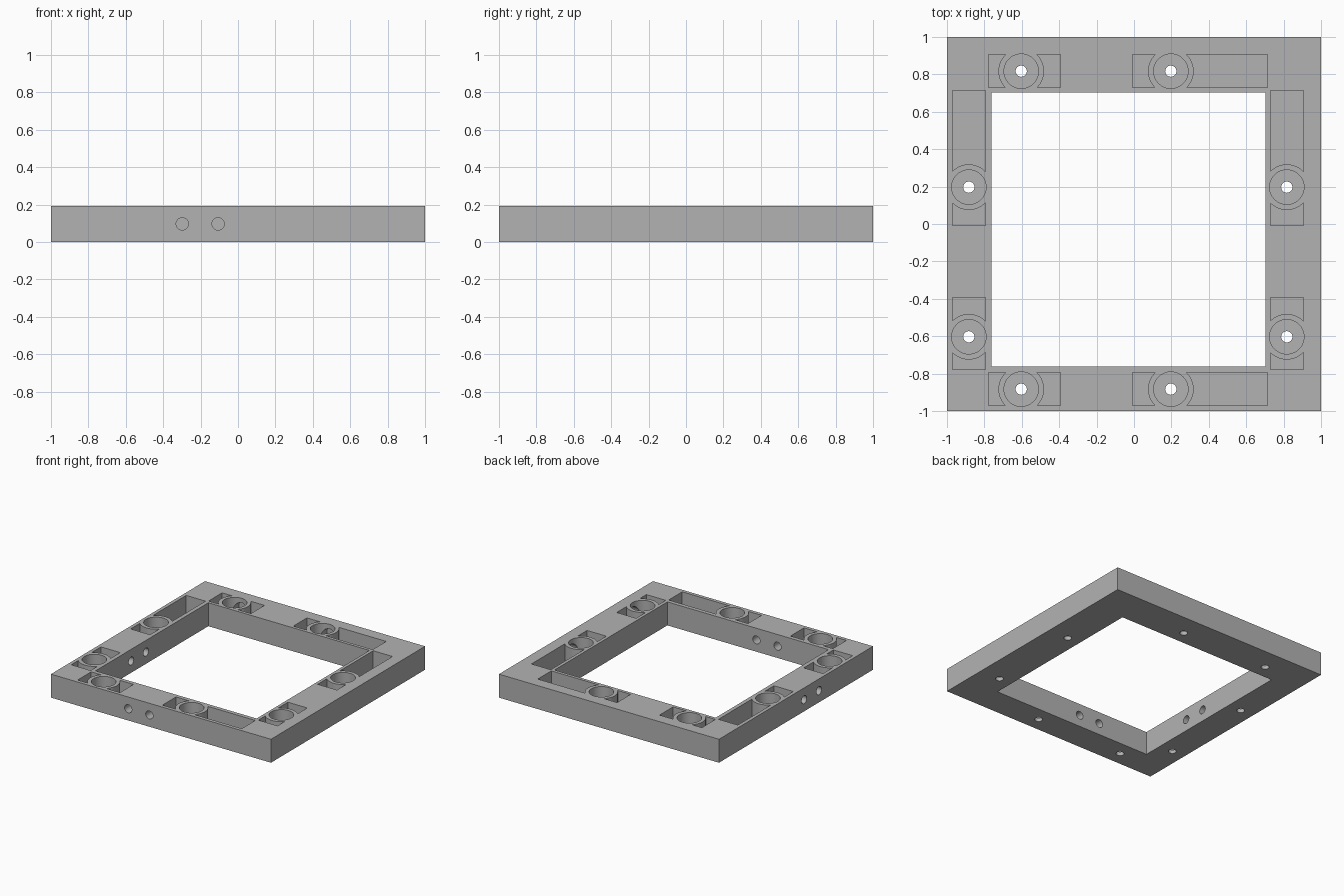
import bpy
from math import pi

default = bpy.data.objects.get("Cube")
if default:
    bpy.data.objects.remove(default, do_unlink=True)

HEIGHT = 0.193
FLOOR = 0.03
MID = HEIGHT / 2
LOW, HIGH = -0.762, 0.703      # edges of the off-centre opening


def box(name, x0, x1, y0, y1, z0, z1):
    bpy.ops.mesh.primitive_cube_add(
        size=1, location=((x0 + x1) / 2, (y0 + y1) / 2, (z0 + z1) / 2))
    ob = bpy.context.object
    ob.name = name
    ob.scale = (x1 - x0, y1 - y0, z1 - z0)
    bpy.ops.object.transform_apply(location=True, rotation=True, scale=True)
    return ob


def cylinder(name, radius, depth, location, rotation=(0, 0, 0), sides=64):
    bpy.ops.mesh.primitive_cylinder_add(
        vertices=sides, radius=radius, depth=depth, location=location, rotation=rotation)
    ob = bpy.context.object
    ob.name = name
    bpy.ops.object.transform_apply(location=True, rotation=True, scale=True)
    return ob


def cut(target, cutter):
    """Subtract the cutter from the target and discard it."""
    mod = target.modifiers.new("cut", 'BOOLEAN')
    mod.operation = 'DIFFERENCE'
    mod.solver = 'EXACT'
    mod.object = cutter
    bpy.context.view_layer.objects.active = target
    bpy.ops.object.modifier_apply(modifier=mod.name)
    bpy.data.objects.remove(cutter, do_unlink=True)


def place(along_x, along, across):
    return (along, across) if along_x else (across, along)


def side_bore(along_x, radius, along, start, end):
    """Horizontal cutter running across a bar."""
    x, y = place(along_x, along, (start + end) / 2)
    turn = (pi / 2, 0, 0) if along_x else (0, pi / 2, 0)
    return cylinder("side_bore", radius, end - start, (x, y, MID), turn, 48)


# Square frame with its opening
frame = box("frame", -1, 1, -1, 1, 0, HEIGHT)
cut(frame, box("opening", LOW, HIGH, LOW, HIGH, -1, 1))

# Each bar has a short and a long pocket, each with a round well inside a tube wall
pockets = ((-0.603, -0.778, -0.393), (0.197, -0.007, 0.714))
for along_x in (True, False):
    for across, outer in ((-0.883, False), (0.817, True)):
        for centre, start, end in pockets:
            x, y = place(along_x, centre, across)
            x0, y0 = place(along_x, start, across - 0.088)
            x1, y1 = place(along_x, end, across + 0.088)
            pocket = box("pocket", x0, x1, y0, y1, FLOOR, 0.3)
            cut(pocket, cylinder("tube_wall", 0.122, 2, (x, y, 0)))
            cut(frame, pocket)
            cut(frame, cylinder("well", 0.092, 0.3, (x, y, FLOOR + 0.15)))
            cut(frame, cylinder("screw_hole", 0.03, 0.2, (x, y, 0), sides=32))
            # Blind recess in the thicker outer wall
            if outer:
                cut(frame, side_bore(along_x, 0.06, centre, across, across + 0.14))

    # Pair of pin holes straight through the thin bar
    for along in (-0.298, -0.106):
        cut(frame, side_bore(along_x, 0.033, along, -1.1, -0.7))

# Plain grey finish
grey = bpy.data.materials.new("plain_grey")
grey.use_nodes = True
colour = (0.45, 0.45, 0.45, 1)
grey.diffuse_color = colour
grey.node_tree.nodes["Principled BSDF"].inputs["Base Color"].default_value = colour
frame.data.materials.clear()
frame.data.materials.append(grey)
for face in frame.data.polygons:
    face.material_index = 0

bpy.ops.object.select_all(action='DESELECT')
frame.select_set(True)
bpy.context.view_layer.objects.active = frame
bpy.ops.object.shade_smooth_by_angle(angle=pi / 6)
